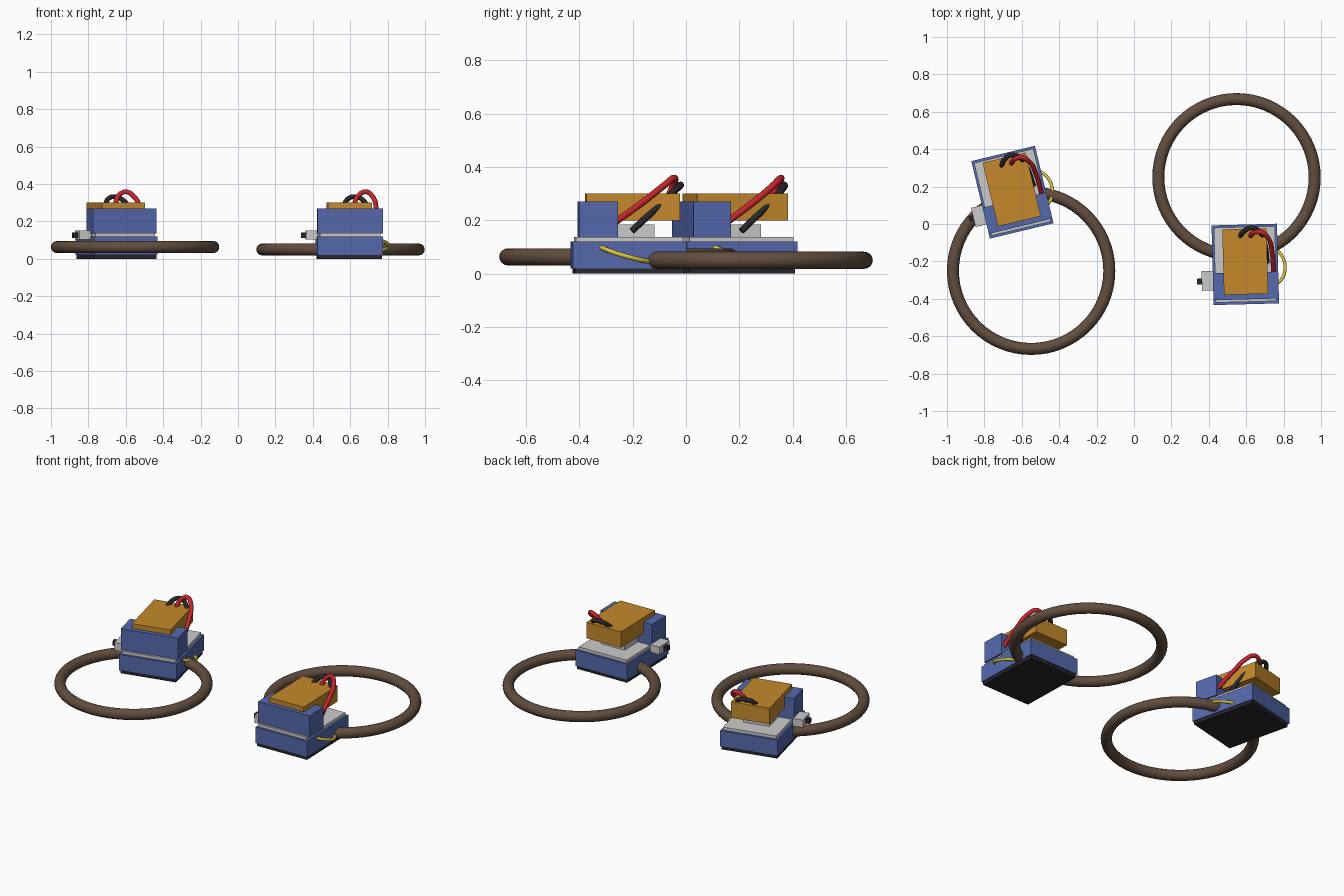
import bpy, math
from mathutils import Matrix, Vector

if "Cube" in bpy.data.objects:
    bpy.data.objects.remove(bpy.data.objects["Cube"])


def material(name, rgb):
    m = bpy.data.materials.new(name)
    m.diffuse_color = (*rgb, 1)
    m.use_nodes = True
    m.node_tree.nodes["Principled BSDF"].inputs["Base Color"].default_value = m.diffuse_color
    return m


BLUE = material("blue", (0.09, 0.14, 0.42))
BLACK = material("black", (0.02, 0.02, 0.025))
GREY = material("light_grey", (0.55, 0.55, 0.53))
ORANGE = material("orange", (0.56, 0.25, 0.025))
RED = material("red", (0.55, 0.02, 0.025))
YELLOW = material("yellow", (0.70, 0.55, 0.05))
BROWN = material("brown", (0.12, 0.075, 0.05))


def box(name, x, y, z, mat, place):
    """Box from (min, max) ranges in unit coordinates."""
    bpy.ops.mesh.primitive_cube_add(size=1)
    o = bpy.context.object
    o.name = name
    size = [r[1] - r[0] for r in (x, y, z)]
    mid = Vector([(r[0] + r[1]) / 2 for r in (x, y, z)])
    o.data.transform(Matrix.Translation(mid) @ Matrix.Diagonal((*size, 1)))
    o.data.materials.append(mat)
    o.matrix_world = place


def wire(name, points, radius, mat, place):
    """Round tube through a few points."""
    c = bpy.data.curves.new(name, "CURVE")
    c.dimensions = "3D"
    c.bevel_depth = radius
    c.bevel_resolution = 3
    c.use_fill_caps = True
    s = c.splines.new("BEZIER")
    s.bezier_points.add(len(points) - 1)
    s.resolution_u = 8
    for b, p in zip(s.bezier_points, points):
        b.co = p
        b.handle_left_type = b.handle_right_type = "AUTO"
    o = bpy.data.objects.new(name, c)
    bpy.context.collection.objects.link(o)
    c.materials.append(mat)
    o.matrix_world = place


def unit(tag, centre, angle, ring_centre):
    place = Matrix.Translation((*centre, 0)) @ Matrix.Rotation(math.radians(angle), 4, "Z")
    # stacked housing
    box(tag + "_base", (-.17, .17), (-.205, .205), (0, .022), BLACK, place)
    box(tag + "_body", (-.175, .175), (-.213, .213), (.02, .12), BLUE, place)
    box(tag + "_plate", (-.163, .163), (-.2, .2), (.12, .138), GREY, place)
    box(tag + "_tower", (-.175, .175), (-.187, -.043), (.136, .27), BLUE, place)
    box(tag + "_pedestal", (-.08, .08), (-.045, .095), (.136, .184), GREY, place)
    box(tag + "_battery", (-.118, .118), (-.16, .19), (.2, .3), ORANGE, place)
    # side connector
    box(tag + "_connector", (-.235, -.17), (-.135, -.03), (.102, .15), GREY, place)
    box(tag + "_connector_pin", (-.26, -.23), (-.1, -.07), (.112, .14), BLACK, place)
    # wires
    wire(tag + "_red_wire", [(.03, .15, .29), (.05, .168, .335), (.09, .17, .358),
         (.13, .13, .33), (.145, .06, .275), (.15, -.05, .195)], .013, RED, place)
    wire(tag + "_black_wire", [(-.025, .15, .29), (0, .18, .322), (.035, .195, .332),
         (.075, .178, .316), (.105, .12, .262), (.118, .01, .16)], .013, BLACK, place)
    wire(tag + "_yellow_wire", [(.165, -.11, .1), (.198, -.075, .085), (.212, -.02, .067),
         (.2, .035, .053), (.17, .075, .045)], .009, YELLOW, place)
    # thick cable ring
    bpy.ops.mesh.primitive_torus_add(location=ring_centre, major_radius=.418,
                                     minor_radius=.032, major_segments=64, minor_segments=16)
    o = bpy.context.object
    o.name = tag + "_ring"
    o.data.materials.append(BROWN)
    bpy.ops.object.shade_smooth_by_angle()


unit("left", (-.65, .17), 13.5, (-.55, -.25, .063))
unit("right", (.595, -.216), 1.5, (.548, .25, .05))
